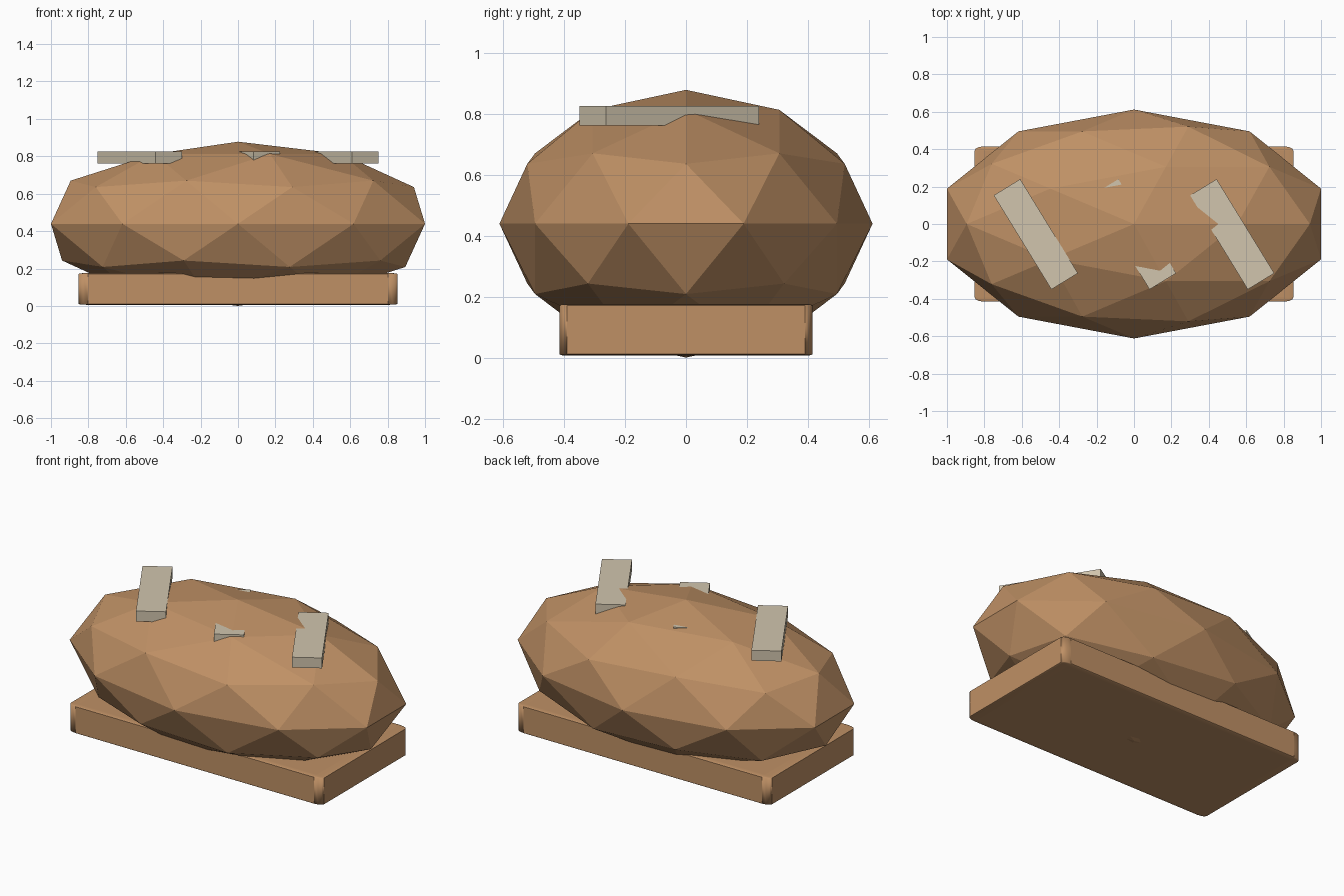
import bpy
from math import radians

if "Cube" in bpy.data.objects:
    bpy.data.objects.remove(bpy.data.objects["Cube"])


def material(name, rgb):
    m = bpy.data.materials.new(name)
    m.diffuse_color = (*rgb, 1)
    m.use_nodes = True
    m.node_tree.nodes["Principled BSDF"].inputs["Base Color"].default_value = m.diffuse_color
    return m


crust = material("crust", (0.52, 0.28, 0.13))
flour = material("flour", (0.64, 0.56, 0.42))


def box(name, loc, size, mat, angle=0):
    bpy.ops.mesh.primitive_cube_add(size=1, location=loc, rotation=(0, 0, angle))
    o = bpy.context.object
    o.name = name
    o.scale = size
    o.data.materials.append(mat)
    return o


# Faceted loaf body
bpy.ops.mesh.primitive_ico_sphere_add(subdivisions=2, radius=1, location=(0, 0, 0.439))
loaf = bpy.context.object
loaf.name = "loaf"
loaf.scale = (1.0515, 0.612, 0.439)
loaf.data.materials.append(crust)

# Flat base slab; its bevel stretches with the object scale
base = box("loaf_base", (0, 0, 0.091), (1.706, 0.83, 0.17), crust)
bevel = base.modifiers.new("rounded_edges", 'BEVEL')
bevel.width = 0.03
bevel.segments = 3
bpy.ops.object.shade_smooth_by_angle(angle=radians(40))

# Three diagonal score marks across the top
for label, x in (("left", -0.525), ("middle", 0), ("right", 0.525)):
    box("score_" + label, (x, -0.055, 0.793), (0.166, 0.59, 0.063), flour, radians(31.5))
